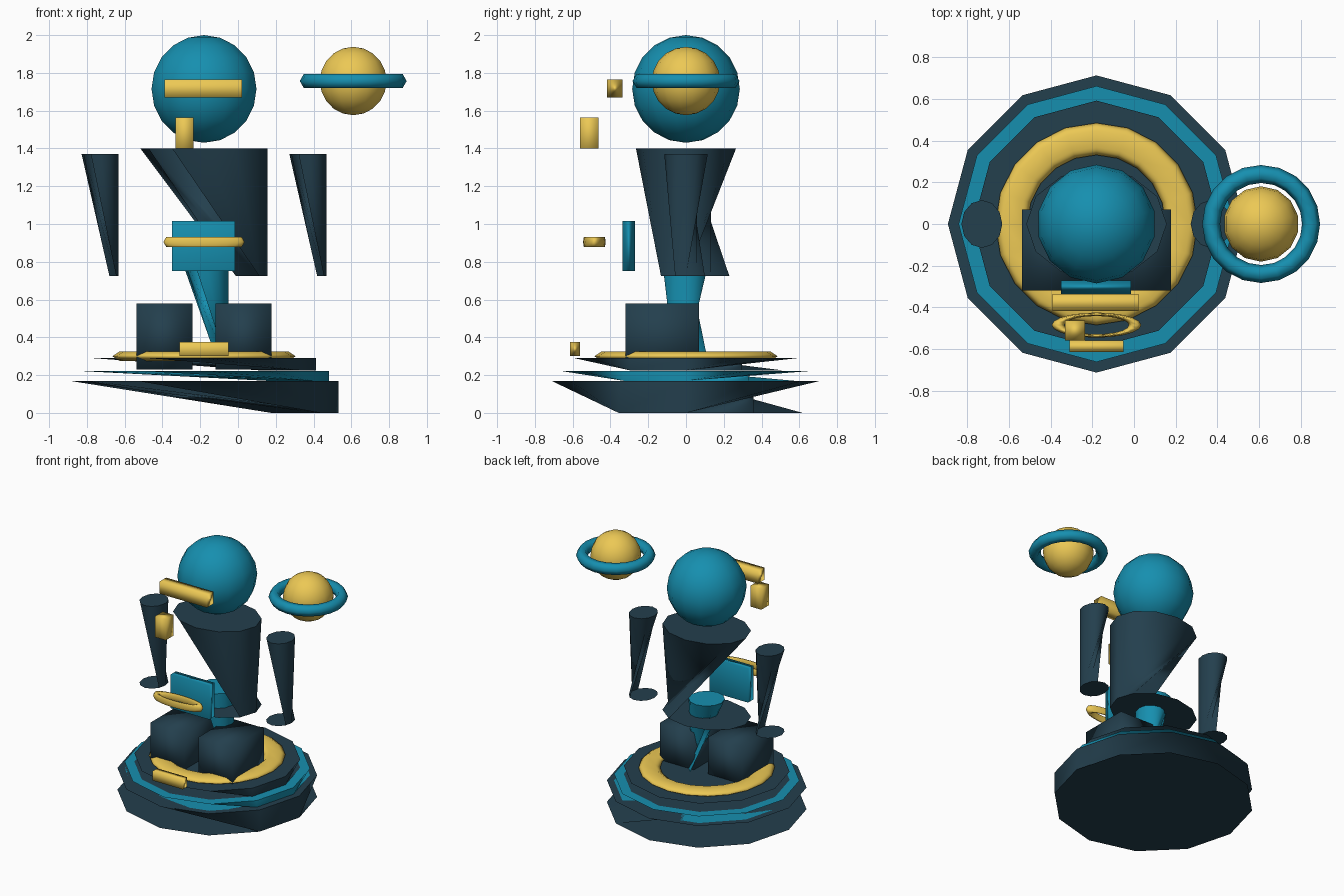
import bpy, bmesh, math

if "Cube" in bpy.data.objects:
    bpy.data.objects.remove(bpy.data.objects["Cube"])

CX = -0.18  # centre line of the figure


def colour(name, rgb):
    m = bpy.data.materials.new(name)
    m.diffuse_color = (*rgb, 1)
    m.use_nodes = True
    m.node_tree.nodes["Principled BSDF"].inputs["Base Color"].default_value = m.diffuse_color
    return m


DARK = colour("dark_slate", (0.017, 0.05, 0.075))
TEAL = colour("teal", (0.008, 0.275, 0.43))
GOLD = colour("gold", (0.84, 0.58, 0.09))


def finish(ob, name, mat):
    ob.name = name
    ob.data.materials.append(mat)
    for p in ob.data.polygons:
        p.use_smooth = True
    return ob


def box(name, mat, x, y, z):
    bpy.ops.mesh.primitive_cube_add(size=1, location=[(a + b) / 2 for a, b in (x, y, z)])
    ob = bpy.context.object
    ob.scale = [b - a for a, b in (x, y, z)]
    return finish(ob, name, mat)


def ball(name, mat, loc, r):
    bpy.ops.mesh.primitive_uv_sphere_add(segments=14, ring_count=10, radius=r, location=loc)
    return finish(bpy.context.object, name, mat)


def ring(name, mat, loc, major, minor, scale=(1, 1, 1)):
    bpy.ops.mesh.primitive_torus_add(location=loc, major_radius=major, minor_radius=minor,
                                     major_segments=20, minor_segments=6)
    ob = bpy.context.object
    ob.scale = scale
    return finish(ob, name, mat)


# Lower-rim vertex that each upper-rim vertex joins: the walls are pulled to one side
PULL = [0, 0, 0, 0, 0, 1, 2, 2, -1, -1, -1, -1]


def twisted_drum(name, mat, x, rx, ry, z0, z1):
    """Two twelve-sided discs joined by a skewed, open wall."""
    bm = bmesh.new()
    n = len(PULL)

    def rim(z):
        return [bm.verts.new((x + rx * math.cos(math.tau * i / n),
                              ry * math.sin(math.tau * i / n), z)) for i in range(n)]

    bm.faces.new(rim(z1))
    bm.faces.new(rim(z0)[::-1])
    top, low = rim(z1), rim(z0)
    for i in range(n):
        j = (i + 1) % n
        a, b = low[PULL[i]], low[PULL[j]]
        if i == 7:      # open gap in the wall
            continue
        bm.faces.new((top[i], a, top[j]))
        if a is not b:
            bm.faces.new((a, b, top[j]))
    for v in [v for v in bm.verts if not v.link_faces]:
        bm.verts.remove(v)
    me = bpy.data.meshes.new(name)
    bm.to_mesh(me)
    bm.free()
    ob = bpy.data.objects.new(name, me)
    bpy.context.collection.objects.link(ob)
    return finish(ob, name, mat)


# Stepped pedestal
for name, mat, r, z0, z1 in (("base_lower", DARK, 0.713, 0.0, 0.17),
                             ("base_middle", TEAL, 0.662, 0.17, 0.222),
                             ("base_upper", DARK, 0.592, 0.225, 0.29)):
    twisted_drum(name, mat, CX, r, r, z0, z1)
ring("base_ring", GOLD, (CX, 0, 0.30), 0.408, 0.077, (1, 1, 0.38))
box("base_plate", GOLD, (-0.31, -0.05), (-0.615, -0.56), (0.30, 0.375))

# Legs, waist and torso
for side in (-1, 1):
    c = CX + side * 0.21
    box("leg", DARK, (c - 0.148, c + 0.148), (-0.32, 0.07), (0.23, 0.58))
twisted_drum("waist", TEAL, CX, 0.13, 0.13, 0.29, 0.84)
twisted_drum("torso", DARK, CX, 0.337, 0.265, 0.725, 1.4)

# Arms
for side in (-1, 1):
    twisted_drum("arm", DARK, CX + side * 0.55, 0.098, 0.115, 0.725, 1.37)

# Chest panel and floating belt ring
box("chest_panel", TEAL, (-0.35, -0.015), (-0.335, -0.27), (0.75, 1.015))
ring("belt_ring", GOLD, (CX, -0.485, 0.905), 0.185, 0.03, (1, 0.28, 1))

# Head with visor and mouthpiece
ball("head", TEAL, (CX, 0, 1.715), 0.285)
box("visor", GOLD, (-0.39, 0.022), (-0.417, -0.335), (1.67, 1.765))
box("mouthpiece", GOLD, (-0.33, -0.235), (-0.56, -0.463), (1.40, 1.563))

# Ringed globe beside the head
ball("globe", GOLD, (0.61, 0, 1.757), 0.181)
ring("globe_ring", TEAL, (0.61, 0, 1.757), 0.24, 0.043)
